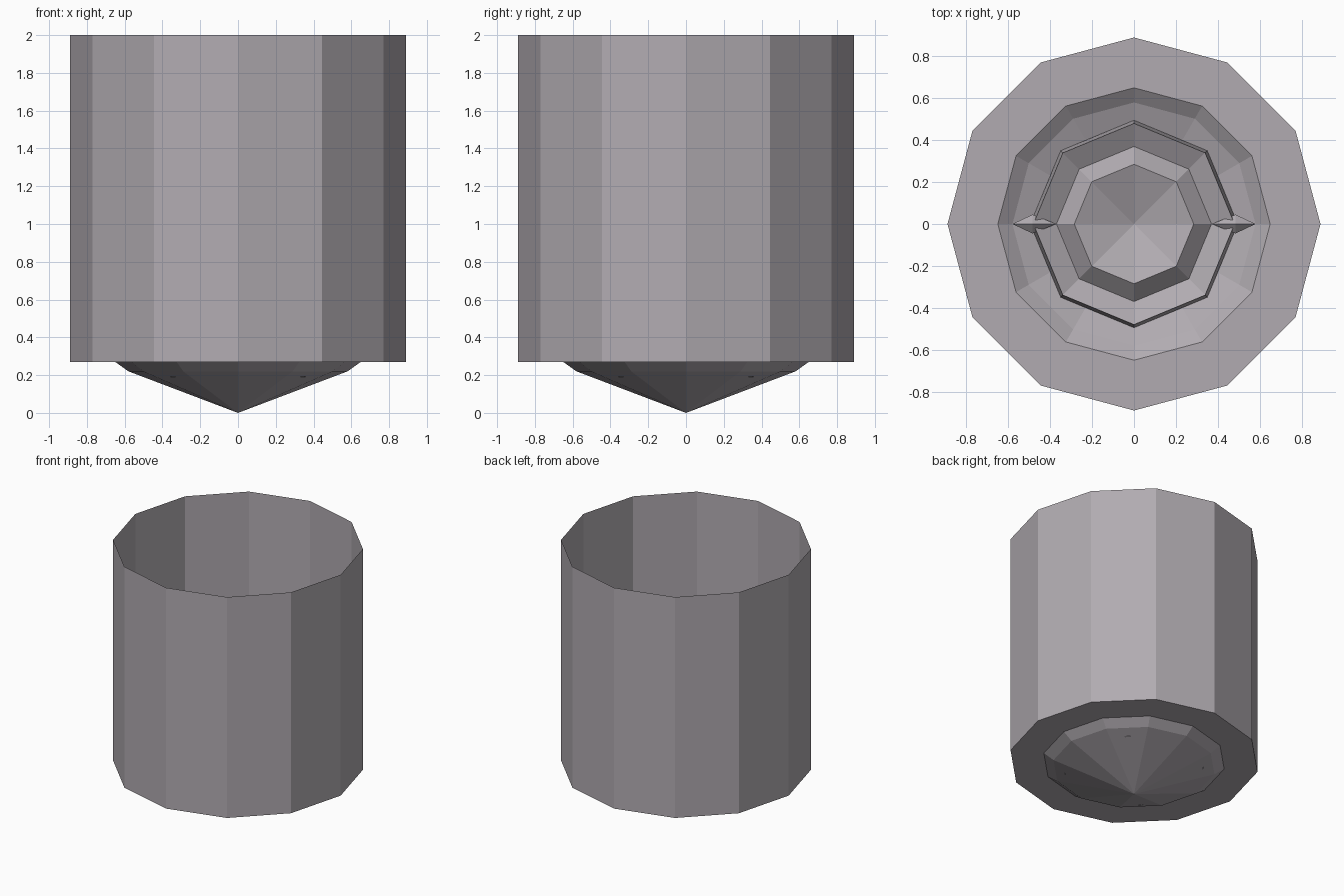
import bpy, bmesh
from math import sin, cos, pi

cube = bpy.data.objects.get("Cube")
if cube:
    bpy.data.objects.remove(cube, do_unlink=True)

# Single warm grey for every part
grey = bpy.data.materials.new("warm_grey")
grey.use_nodes = True
colour = (0.44, 0.41, 0.44, 1)
grey.diffuse_color = colour
grey.node_tree.nodes["Principled BSDF"].inputs["Base Color"].default_value = colour


def finish(name, bm):
    mesh = bpy.data.meshes.new(name)
    bm.to_mesh(mesh)
    bm.free()
    mesh.materials.append(grey)
    obj = bpy.data.objects.new(name, mesh)
    bpy.context.collection.objects.link(obj)
    return obj


def lathe(name, profile, sides):
    """Revolve (radius, height) points, given from the centre outwards."""
    bm = bmesh.new()
    rings = []
    for r, z in profile:
        count = sides if r > 0 else 1
        rings.append([bm.verts.new((r * cos(2 * pi * i / sides),
                                    r * sin(2 * pi * i / sides), z))
                      for i in range(count)])
    for a, b in zip(rings, rings[1:]):
        for i in range(sides):
            j = (i + 1) % sides
            if len(a) == 1:
                bm.faces.new((a[0], b[j], b[i]))
            else:
                bm.faces.new((a[i], a[j], b[j], b[i]))
    return finish(name, bm)


# Open twelve-sided drum with a pointed, stepped base
lathe("outer_shell", [(0, 0), (0.58, 0.22), (0.65, 0.27), (0.89, 0.27), (0.89, 2)], 12)

# Eight-sided cup resting in the base, with a raised dished centre
lathe("inner_cup", [(0, 0.24), (0.285, 0.35), (0.37, 0.27), (0.48, 0.33), (0.495, 0.19)], 8)

# Small pointed lugs on both sides of the cup
for side, label in ((1, "left"), (-1, "right")):
    bm = bmesh.new()
    tips = [bm.verts.new((side * x, 0, 0.31)) for x in (0.37, 0.58)]
    waist = [bm.verts.new((side * 0.485, y, z))
             for y, z in ((0.045, 0.31), (0, 0.35), (-0.045, 0.31), (0, 0.27))]
    for i in range(4):
        for tip in tips:
            bm.faces.new((tip, waist[i], waist[(i + 1) % 4]))
    bmesh.ops.recalc_face_normals(bm, faces=bm.faces)
    finish(label + "_lug", bm)
